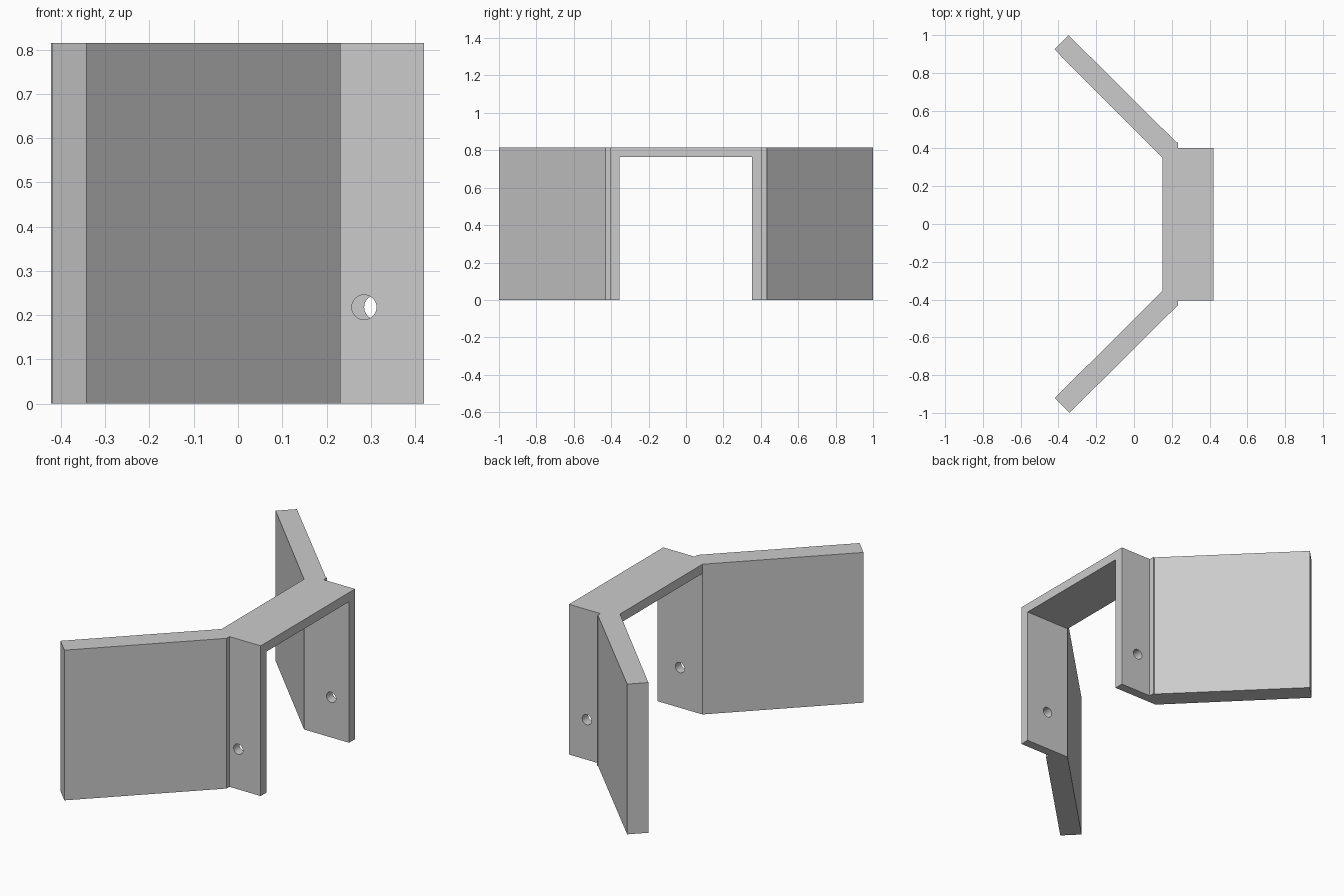
import bpy
import bmesh
from mathutils import Matrix

cube = bpy.data.objects.get("Cube")
if cube:
    bpy.data.objects.remove(cube)

HEIGHT = 0.815
BRIDGE_BOTTOM = 0.765

grey = bpy.data.materials.new("plain grey")
grey.use_nodes = True
grey.diffuse_color = (0.6, 0.6, 0.6, 1)
grey.node_tree.nodes["Principled BSDF"].inputs["Base Color"].default_value = (0.6, 0.6, 0.6, 1)


def prism(name, outline, z0, z1):
    """Extrude a plan outline from z0 up to z1."""
    bm = bmesh.new()
    base = bm.faces.new([bm.verts.new((x, y, z0)) for x, y in outline])
    top = bmesh.ops.extrude_face_region(bm, geom=[base])["geom"]
    verts = [v for v in top if isinstance(v, bmesh.types.BMVert)]
    bmesh.ops.translate(bm, vec=(0, 0, z1 - z0), verts=verts)
    bmesh.ops.recalc_face_normals(bm, faces=bm.faces)
    mesh = bpy.data.meshes.new(name)
    bm.to_mesh(mesh)
    bm.free()
    mesh.materials.append(grey)
    obj = bpy.data.objects.new(name, mesh)
    bpy.context.collection.objects.link(obj)
    return obj


def drill(obj, x, y, z, radius):
    """Cut a round hole through a side plate along y."""
    bm = bmesh.new()
    bmesh.ops.create_cone(bm, cap_ends=True, segments=32, radius1=radius,
                          radius2=radius, depth=0.2,
                          matrix=Matrix.Translation((x, y, z))
                          @ Matrix.Rotation(1.570796, 4, "X"))
    mesh = bpy.data.meshes.new(obj.name + "_hole_cutter")
    bm.to_mesh(mesh)
    bm.free()
    mesh.materials.append(grey)
    cutter = bpy.data.objects.new(mesh.name, mesh)
    bpy.context.collection.objects.link(cutter)
    cutter.hide_render = True
    cutter.hide_viewport = True
    cutter.display_type = "WIRE"
    mod = obj.modifiers.new("screw hole", "BOOLEAN")
    mod.operation = "DIFFERENCE"
    mod.solver = "EXACT"
    mod.object = cutter


# Side plates, each with its angled wing and the small step at the bend
front_plan = [(-0.42, -0.922), (-0.342, -1.0), (0.222, -0.44), (0.232, -0.43),
              (0.232, -0.405), (0.42, -0.405), (0.42, -0.355), (0.15, -0.355)]
back_plan = [(-0.422, 0.925), (-0.347, 1.0), (0.225, 0.432), (0.232, 0.432),
             (0.232, 0.403), (0.42, 0.403), (0.42, 0.352), (0.15, 0.352)]
front_side = prism("front_side_and_wing", front_plan, 0, HEIGHT)
back_side = prism("back_side_and_wing", back_plan, 0, HEIGHT)

# Screw holes
drill(front_side, 0.285, -0.38, 0.218, 0.028)
drill(back_side, 0.313, 0.38, 0.218, 0.028)

# Top bridge joining the two side plates
prism("top_bridge", [(0.15, -0.355), (0.42, -0.355), (0.42, 0.352), (0.15, 0.352)],
      BRIDGE_BOTTOM, HEIGHT)
